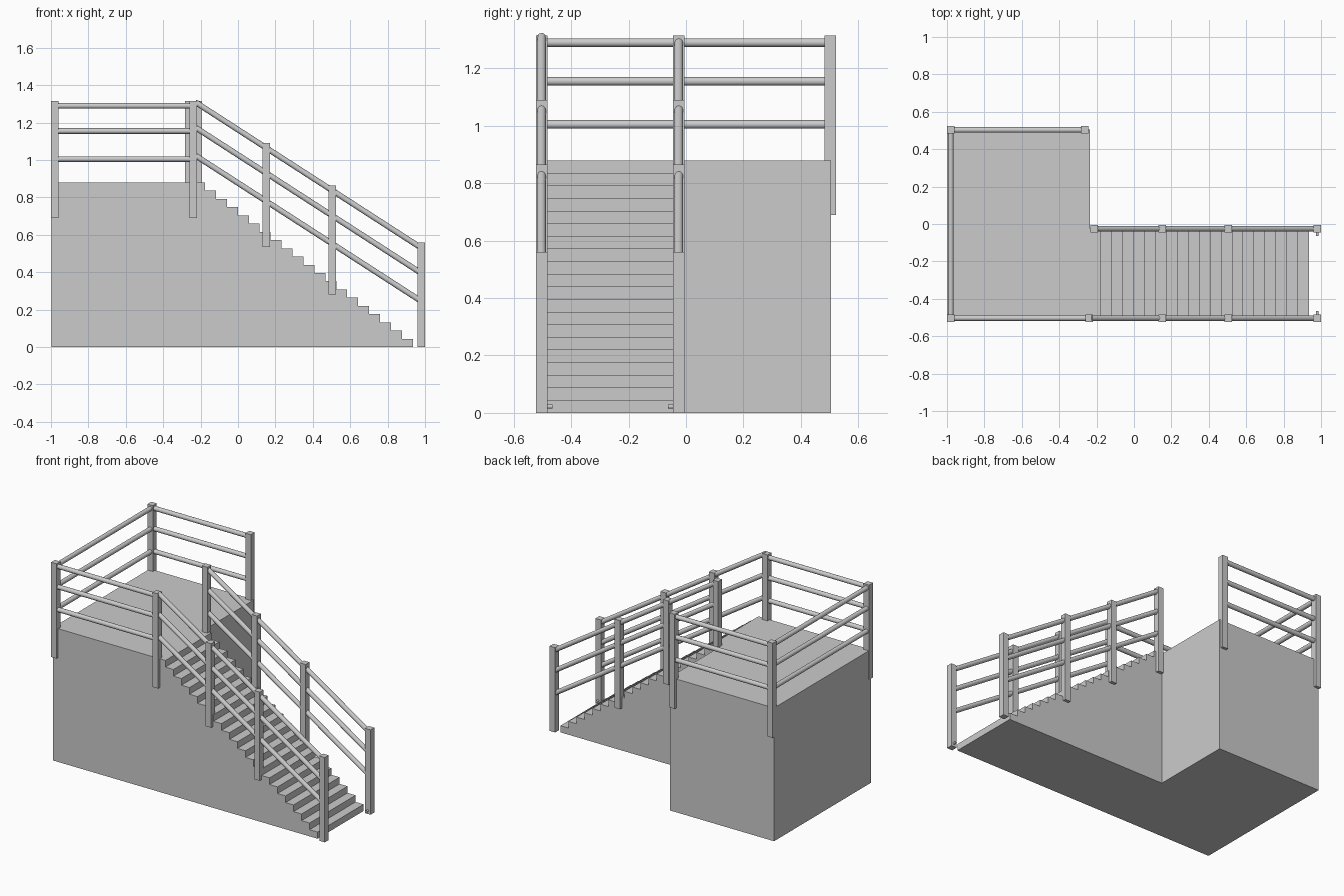
import bpy
import bmesh
from mathutils import Vector

cube = bpy.data.objects.get("Cube")
if cube:
    bpy.data.objects.remove(cube, do_unlink=True)

# One plain grey for everything
grey = bpy.data.materials.new("light_grey")
grey.use_nodes = True
COLOUR = (0.6, 0.6, 0.6, 1)
grey.diffuse_color = COLOUR
grey.node_tree.nodes["Principled BSDF"].inputs["Base Color"].default_value = COLOUR


def finish(name, bm):
    bmesh.ops.recalc_face_normals(bm, faces=bm.faces)
    mesh = bpy.data.meshes.new(name)
    bm.to_mesh(mesh)
    bm.free()
    mesh.materials.append(grey)
    obj = bpy.data.objects.new(name, mesh)
    bpy.context.collection.objects.link(obj)
    return obj


def box(name, low, high):
    low, high = Vector(low), Vector(high)
    bm = bmesh.new()
    bmesh.ops.create_cube(bm, size=1)
    bmesh.ops.scale(bm, vec=high - low, verts=bm.verts)
    bmesh.ops.translate(bm, vec=(low + high) / 2, verts=bm.verts)
    return finish(name, bm)


def post(name, x, y, bottom, top):
    h = 0.02
    return box(name, (x - h, y - h, bottom), (x + h, y + h, top))


def rail(name, start, end, radius=0.015):
    start, end = Vector(start), Vector(end)
    axis = end - start
    bm = bmesh.new()
    bmesh.ops.create_cone(bm, cap_ends=True, segments=20, radius1=radius,
                          radius2=radius, depth=axis.length)
    bmesh.ops.rotate(bm, verts=bm.verts,
                     matrix=axis.to_track_quat('Z', 'Y').to_matrix())
    bmesh.ops.translate(bm, vec=(start + end) / 2, verts=bm.verts)
    for face in bm.faces:
        face.smooth = len(face.verts) == 4
    for edge in bm.edges:
        edge.smooth = all(f.smooth for f in edge.link_faces)
    return finish(name, bm)


HEIGHT, EDGE = 0.88, -0.235
FRONT, BACK, STAIR_BACK = -0.503, 0.503, -0.025
LEFT_X, RIGHT_X = -0.98, 0.98

# Raised landing block
box("landing", (-0.997, -0.505, 0), (EDGE, 0.505, HEIGHT))

# Solid staircase: stepped profile extruded across its width
STEPS, TREAD = 20, 0.0585
RISE = HEIGHT / STEPS
profile = [(EDGE, 0), (EDGE, HEIGHT)]
for i in range(STEPS):
    x = EDGE + (i + 1) * TREAD
    profile.append((x, HEIGHT - i * RISE))
    profile.append((x, HEIGHT - (i + 1) * RISE))
bm = bmesh.new()
side = bm.faces.new([bm.verts.new((x, -0.505, z)) for x, z in profile])
result = bmesh.ops.extrude_face_region(bm, geom=[side])
moved = [v for v in result["geom"] if isinstance(v, bmesh.types.BMVert)]
bmesh.ops.translate(bm, vec=(0, STAIR_BACK + 0.505, 0), verts=moved)
finish("staircase", bm)

# Landing posts
LOW, TOP = 0.69, 1.315
post("landing_post_front_outer", LEFT_X, FRONT, LOW, TOP)
post("landing_post_front_inner", -0.238, FRONT, LOW, TOP)
post("landing_post_back_outer", LEFT_X, BACK, LOW, TOP)
post("landing_post_back_inner", -0.264, BACK, LOW, TOP)

# Landing rails on three sides
for level, z in (("top", 1.29), ("middle", 1.155), ("lower", 1.005)):
    rail(f"landing_front_rail_{level}", (LEFT_X, FRONT, z), (-0.238, FRONT, z))
    rail(f"landing_side_rail_{level}", (LEFT_X, FRONT, z), (LEFT_X, BACK, z))
    rail(f"landing_back_rail_{level}", (LEFT_X, BACK, z), (-0.264, BACK, z))

# Stair posts, sloping rails and foot pegs on both sides
post("stair_back_post_upper", -0.212, STAIR_BACK, 0.74, TOP)
for label, y, start, inward in (("front", FRONT, -0.23, 1),
                                ("back", STAIR_BACK, -0.212, -1)):
    post(f"stair_{label}_post_second", 0.15, y, 0.535, 1.09)
    post(f"stair_{label}_post_third", 0.505, y, 0.28, 0.865)
    post(f"stair_{label}_post_bottom", RIGHT_X, y, 0, 0.56)
    for level, z in (("top", 0.53), ("middle", 0.395), ("lower", 0.245)):
        rail(f"stair_{label}_rail_{level}",
             (start, y, z + (RIGHT_X - start) * 0.645), (RIGHT_X, y, z))
    rail(f"stair_{label}_foot_peg", (RIGHT_X, y, 0.022),
         (RIGHT_X, y + inward * 0.038, 0.022), 0.007)
